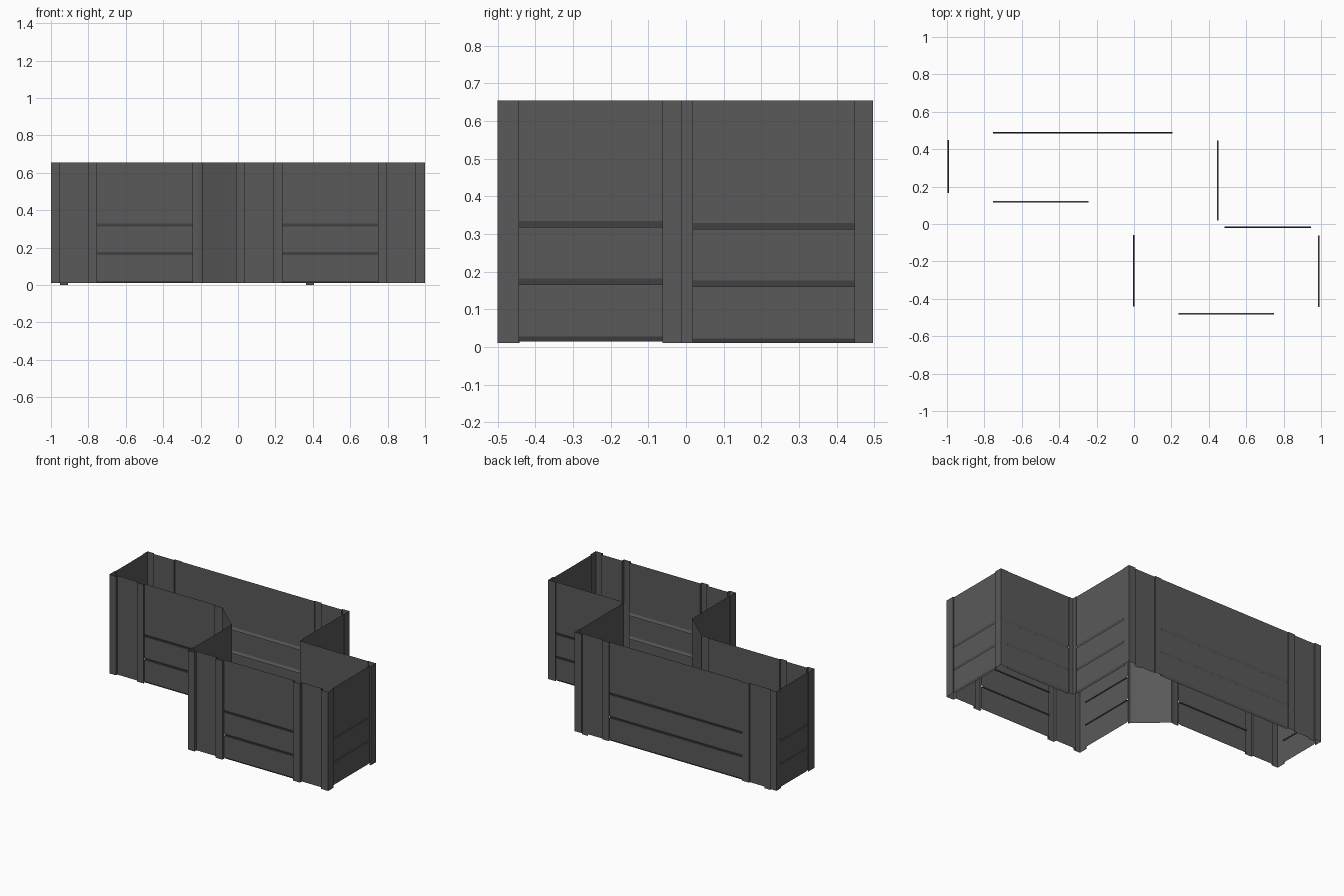
import bpy, bmesh
from mathutils import Vector

if "Cube" in bpy.data.objects:
    bpy.data.objects.remove(bpy.data.objects["Cube"])

TOP = 0.655
STEP = 0.004          # half the depth of a plank groove

charcoal = bpy.data.materials.new("charcoal grey")
charcoal.diffuse_color = (0.1, 0.1, 0.1, 1.0)
charcoal.use_nodes = True
charcoal.node_tree.nodes["Principled BSDF"].inputs["Base Color"].default_value = charcoal.diffuse_color


def finish(name, bm):
    bmesh.ops.remove_doubles(bm, verts=bm.verts, dist=1e-5)
    mesh = bpy.data.meshes.new(name)
    bm.to_mesh(mesh)
    bm.free()
    mesh.materials.append(charcoal)
    obj = bpy.data.objects.new(name, mesh)
    bpy.context.collection.objects.link(obj)


def quad(bm, pts):
    bm.faces.new([bm.verts.new(p) for p in pts])


def profile(kind, d, z):
    """Vertical section as (depth, height) points, bottom to top."""
    if kind == "post":
        return [(0, 0.01), (0, TOP)]
    if kind == "flat":
        return [(d, 0.01), (d, TOP)]
    face, back = d - STEP, d + STEP
    pts = [(back, z), (face, z + 0.013)]
    for h in (0.151, 0.303):                 # ledge, then sloped plank foot
        pts += [(face, z + h), (back, z + h), (face, z + h + 0.016)]
    return pts + [(face, TOP)]


def wall(name, start, end, depth, cuts, z=0.01):
    """Sheet wall; cuts are (kind, end position along the wall's axis)."""
    a, b = Vector((*start, 0)), Vector((*end, 0))
    run = (b - a).normalized()
    out = Vector((run.y, -run.x, 0))
    axis = 0 if abs(run.x) > 0.5 else 1
    bm = bmesh.new()

    def point(s, d, h):
        p = a - out * d
        p[axis] = s
        p.z = h
        return p

    s0, last = a[axis], None
    for kind, s1 in cuts:
        prof = profile(kind, depth, z)
        for (d0, h0), (d1, h1) in zip(prof, prof[1:]):
            quad(bm, [point(s0, d0, h0), point(s1, d0, h0),
                      point(s1, d1, h1), point(s0, d1, h1)])
        # return face between two depths
        mean = {"post": 0, "flat": depth, "planks": depth - STEP}[kind]
        if last is not None and abs(last - mean) > 1e-6:
            quad(bm, [point(s0, last, 0.01), point(s0, mean, 0.01),
                      point(s0, mean, TOP), point(s0, last, TOP)])
        s0, last = s1, mean
    finish(name, bm)


# Long walls: corner posts, flat bays, inner posts and planked middle
wall("front_wall", (-0.01, -0.5), (1, -0.5), 0.02,
     [("post", 0.037), ("flat", 0.187), ("post", 0.237), ("planks", 0.748),
      ("post", 0.797), ("flat", 0.947), ("post", 1)])
wall("back_wall", (0.455, 0.497), (-1, 0.497), 0.009,
     [("post", 0.405), ("flat", 0.255), ("post", 0.207), ("planks", -0.753),
      ("post", -0.802), ("flat", -0.952), ("post", -1)])
wall("front_left_wall", (-1, 0.105), (-0.219, 0.105), 0.013,
     [("post", -0.952), ("flat", -0.802), ("post", -0.754),
      ("planks", -0.242), ("post", -0.219)])

# Short walls: planks between corner posts
wall("right_wall", (1, -0.5), (1, -0.01), 0.012,
     [("post", -0.443), ("planks", -0.062), ("post", -0.01)], z=0.015)
wall("right_rear_wall", (1, -0.01), (0.455, -0.01), 0.007,
     [("post", 0.946), ("planks", 0.484), ("post", 0.455)])
wall("inner_right_wall", (0.455, -0.01), (0.455, 0.497), 0.008,
     [("post", 0.018), ("planks", 0.447), ("post", 0.497)])
wall("left_wall", (-1, 0.497), (-1, 0.105), 0.008,
     [("post", 0.449), ("planks", 0.166), ("post", 0.105)])
wall("inner_left_wall", (-0.01, -0.05), (-0.01, -0.5), 0.008,
     [("post", -0.06), ("planks", -0.442), ("post", -0.5)], z=0.015)

# Plain angled corner sheet joining the two inner walls
bm = bmesh.new()
path = [(-0.219, 0.105), (-0.19, 0.11), (-0.048, -0.02), (-0.01, -0.05)]
for p, q in zip(path, path[1:]):
    quad(bm, [(*p, 0.01), (*q, 0.01), (*q, TOP), (*p, TOP)])
finish("angled_corner", bm)

# Small feet under the back wall
bm = bmesh.new()
for x in (-0.93, 0.385):
    quad(bm, [(x + 0.022, 0.49, 0), (x - 0.022, 0.49, 0),
              (x - 0.022, 0.49, 0.012), (x + 0.022, 0.49, 0.012)])
finish("back_feet", bm)
